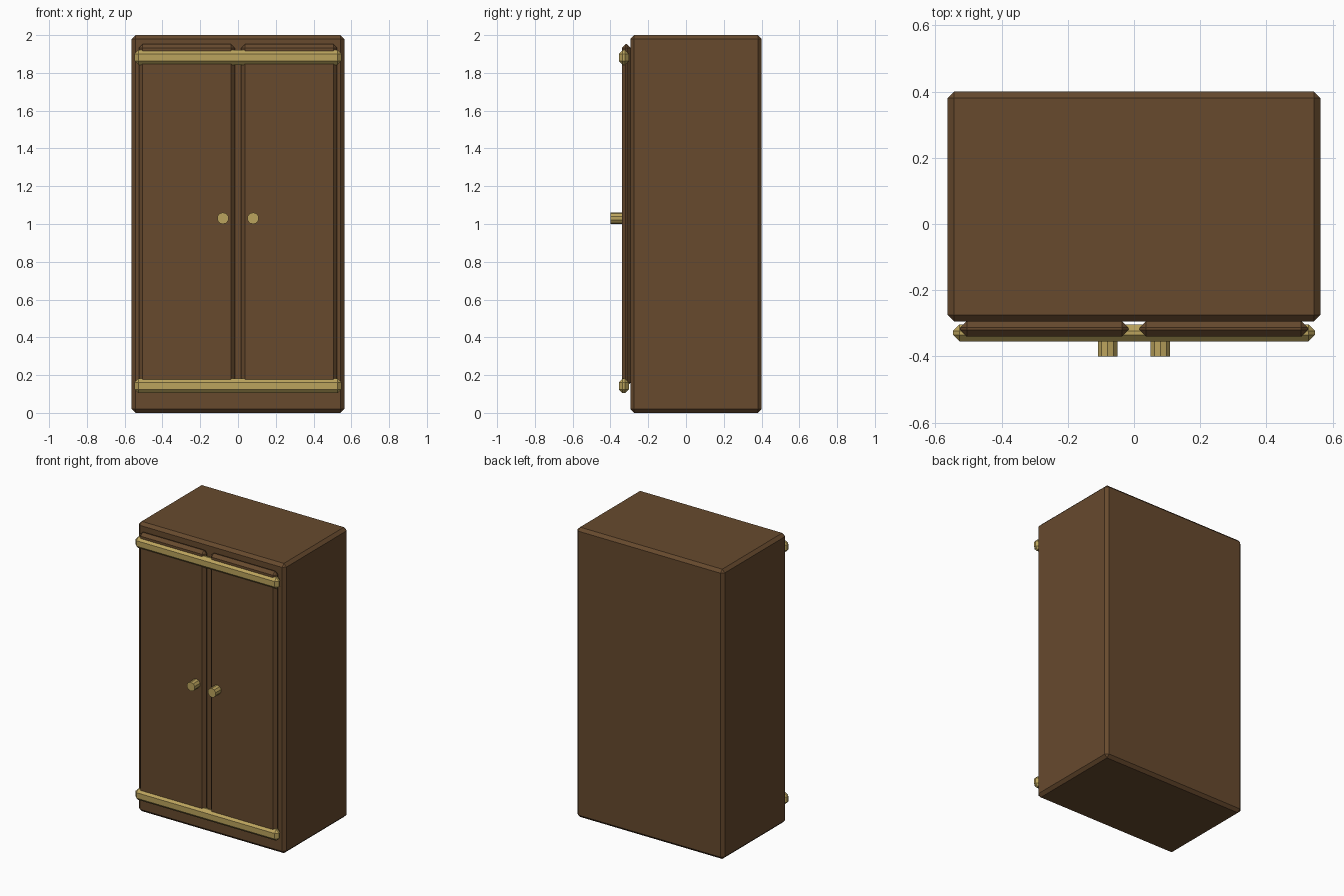
import bpy, bmesh, math
from mathutils import Matrix

if "Cube" in bpy.data.objects:
    bpy.data.objects.remove(bpy.data.objects["Cube"])


def material(name, color):
    m = bpy.data.materials.new(name)
    m.diffuse_color = (*color, 1)
    m.use_nodes = True
    m.node_tree.nodes["Principled BSDF"].inputs["Base Color"].default_value = m.diffuse_color
    return m


wood = material("brown_wood", (0.135, 0.068, 0.027))
brass = material("brass", (0.50, 0.37, 0.11))


def finish(bm, name, mat):
    mesh = bpy.data.meshes.new(name)
    bm.to_mesh(mesh)
    bm.free()
    mesh.materials.append(mat)
    obj = bpy.data.objects.new(name, mesh)
    bpy.context.collection.objects.link(obj)
    return obj


def chamfered_box(name, x, y, z, mat, bevel=0.02):
    """Box from (min, max) ranges with a single flat chamfer."""
    bm = bmesh.new()
    bmesh.ops.create_cube(bm, size=1)
    for v in bm.verts:
        for i, (lo, hi) in enumerate((x, y, z)):
            v.co[i] = hi if v.co[i] > 0 else lo
    bmesh.ops.bevel(bm, geom=bm.edges[:], offset=bevel, segments=1,
                    affect='EDGES', clamp_overlap=True)
    return finish(bm, name, mat)


def knob(name, x):
    bm = bmesh.new()
    bmesh.ops.create_cone(bm, cap_ends=True, segments=10,
                          radius1=0.031, radius2=0.031, depth=0.07,
                          matrix=Matrix.Translation((x, -0.365, 1.03))
                          @ Matrix.Rotation(math.pi / 2, 4, 'X'))
    return finish(bm, name, brass)


# Cabinet body
chamfered_box("cabinet_body", (-0.563, 0.563), (-0.295, 0.40), (0, 2), wood)

# Doors and knobs, mirrored left and right
for side, s in (("left", -1), ("right", 1)):
    chamfered_box(side + "_door", sorted((s * 0.017, s * 0.525)),
                  (-0.34, -0.293), (0.14, 1.952), wood)
    knob(side + "_knob", s * 0.08)

# Brass rails across the doors
for name, z in (("bottom_rail", 0.143), ("top_rail", 1.882)):
    chamfered_box(name, (-0.547, 0.547), (-0.355, -0.303),
                  (z - 0.039, z + 0.039), brass)
